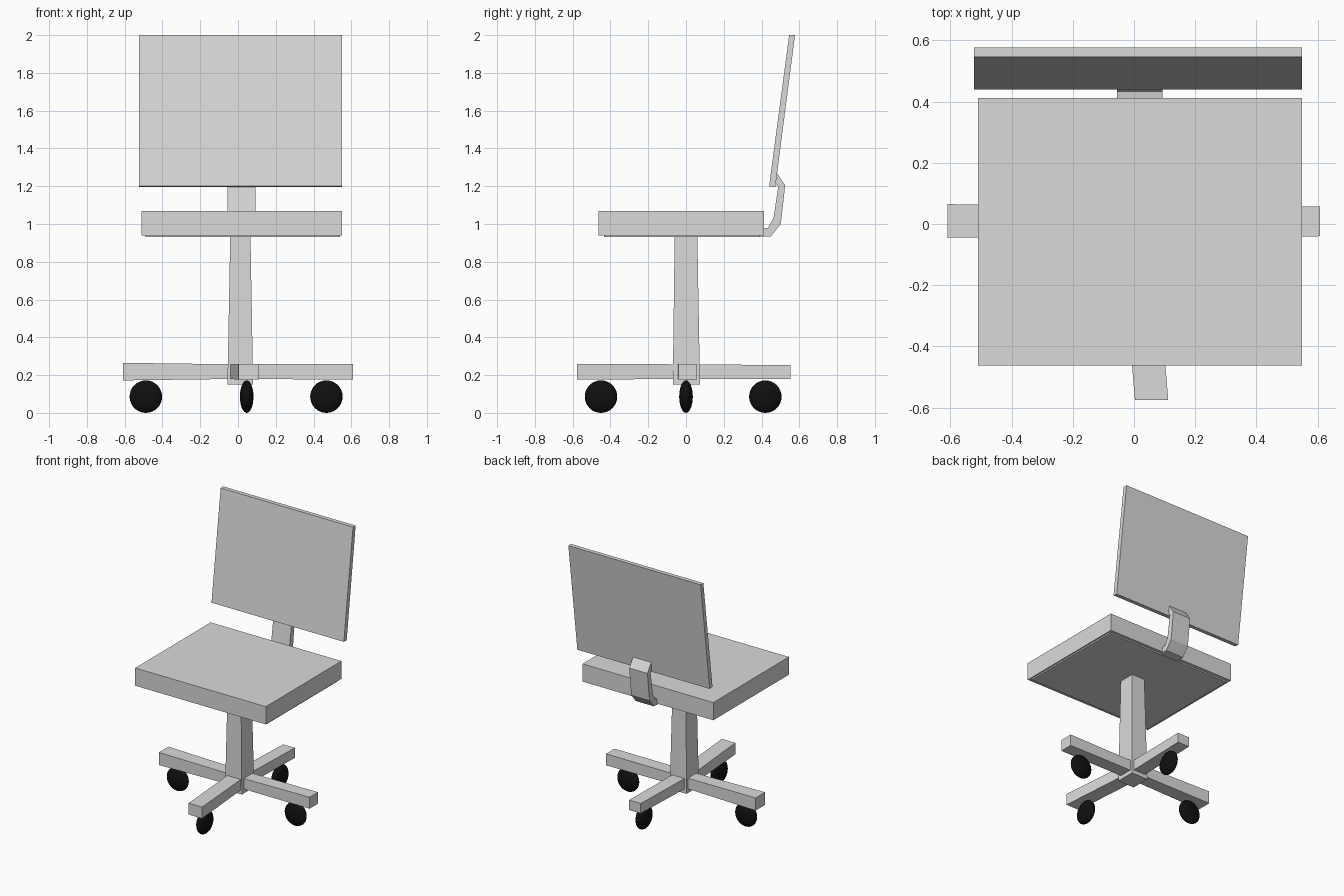
import bpy
from mathutils import Matrix

cube = bpy.data.objects.get("Cube")
if cube:
    bpy.data.objects.remove(cube)


def material(name, rgb, rough):
    m = bpy.data.materials.new(name)
    m.use_nodes = True
    m.diffuse_color = (*rgb, 1)
    bsdf = next(n for n in m.node_tree.nodes if n.type == 'BSDF_PRINCIPLED')
    bsdf.inputs["Base Color"].default_value = (*rgb, 1)
    bsdf.inputs["Roughness"].default_value = rough
    return m


grey = material("light_grey", (0.7, 0.7, 0.7), 0.6)
black = material("wheel_black", (0.005, 0.005, 0.005), 0.6)


def loft(name, ring_a, ring_b, mat=grey):
    """Solid between two matching rings of points."""
    n = len(ring_a)
    faces = [tuple(range(n)), tuple(range(2 * n - 1, n - 1, -1))]
    faces += [(i, i + n, (i + 1) % n + n, (i + 1) % n) for i in range(n)]
    mesh = bpy.data.meshes.new(name)
    mesh.from_pydata(ring_a + ring_b, [], faces)
    mesh.materials.append(mat)
    obj = bpy.data.objects.new(name, mesh)
    bpy.context.collection.objects.link(obj)
    # Make every face point outward
    import bmesh
    bm = bmesh.new()
    bm.from_mesh(mesh)
    bmesh.ops.recalc_face_normals(bm, faces=bm.faces)
    bm.to_mesh(mesh)
    bm.free()
    return obj


def rect(a0, a1, b0, b1):
    return [(a0, b0), (a1, b0), (a1, b1), (a0, b1)]


def along_x(name, profile, x0, x1):
    return loft(name, [(x0, y, z) for y, z in profile], [(x1, y, z) for y, z in profile])


def along_z(name, low, z0, high, z1):
    return loft(name, [(x, y, z0) for x, y in low], [(x, y, z1) for x, y in high])


# Seat cushion and the thin plate under it
cushion = rect(-0.51, 0.55, -0.463, 0.412)
along_z("seat", cushion, 0.94, cushion, 1.07)
plate = rect(-0.49, 0.54, -0.435, 0.39)
along_z("seat_plate", plate, 0.93, plate, 0.942)

# Leaning backrest
along_x("backrest", [(0.44, 1.2), (0.473, 1.197), (0.577, 2.0), (0.546, 2.0)], -0.523, 0.55)

# Bent bracket joining seat and backrest
along_x("back_bracket",
        [(0.38, 0.932), (0.45, 0.935), (0.502, 1.0), (0.525, 1.205), (0.482, 1.27),
         (0.472, 1.22), (0.488, 1.195), (0.463, 1.03), (0.434, 0.98), (0.38, 0.972)],
        -0.055, 0.093)

# Tapered centre post
along_z("post", rect(-0.056, 0.08, -0.07, 0.074), 0.15,
        rect(-0.041, 0.066, -0.06, 0.06), 0.935)

# Four foot bars, each a loft from the post to its outer end
loft("right_foot", [(0, y, z) for y, z in rect(-0.04, 0.055, 0.18, 0.257)],
     [(-0.61, y, z) for y, z in rect(-0.045, 0.065, 0.172, 0.265)])
loft("left_foot", [(0, y, z) for y, z in rect(-0.045, 0.055, 0.18, 0.257)],
     [(0.608, y, z) for y, z in rect(-0.04, 0.058, 0.176, 0.26)])
loft("front_foot", [(x, 0, z) for x, z in rect(-0.045, 0.065, 0.18, 0.257)],
     [(x, -0.576, z) for x, z in rect(0.003, 0.112, 0.176, 0.26)])
loft("back_foot", [(x, 0, z) for x, z in rect(-0.04, 0.06, 0.18, 0.257)],
     [(x, 0.553, z) for x, z in rect(-0.02, 0.075, 0.18, 0.253)])

# Flattened round wheels, turned along their foot bars
THIN, RADIUS = 0.036, 0.086
wheels = [("right_wheel", -0.488, 0, True), ("left_wheel", 0.468, 0, True),
          ("front_wheel", 0.046, -0.45, False), ("back_wheel", 0.046, 0.42, False)]
for name, x, y, lengthwise in wheels:
    bpy.ops.mesh.primitive_uv_sphere_add(segments=32, ring_count=16, radius=1)
    wheel = bpy.context.object
    wheel.name = name
    size = (RADIUS, THIN, RADIUS) if lengthwise else (THIN, RADIUS, RADIUS)
    wheel.data.transform(Matrix.Diagonal((*size, 1)))
    wheel.location = (x, y, RADIUS)
    wheel.data.materials.append(black)
    bpy.ops.object.shade_smooth()
